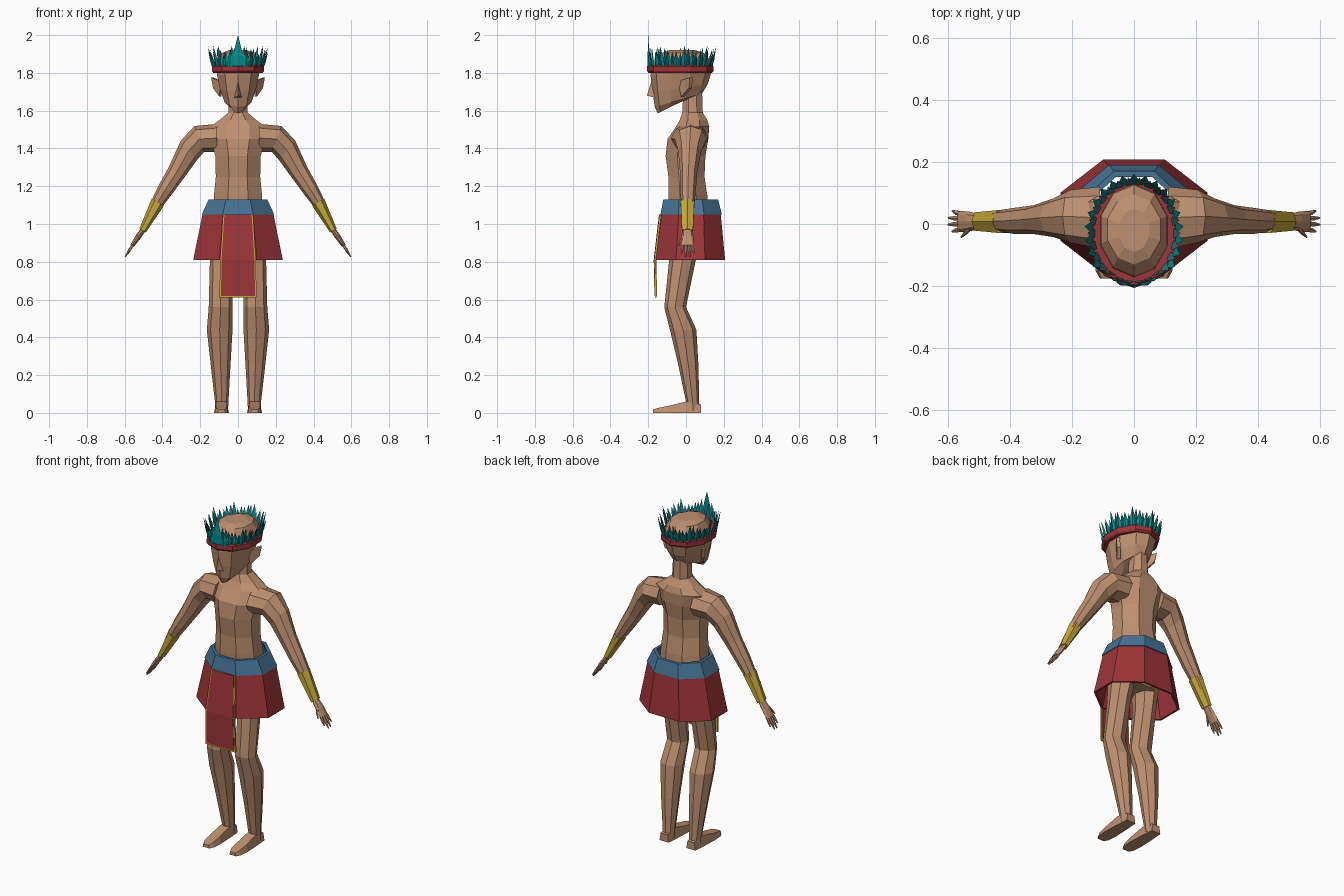
import bpy, bmesh
from math import sin, cos, pi, radians

if "Cube" in bpy.data.objects:
    bpy.data.objects.remove(bpy.data.objects["Cube"])


def material(name, r, g, b):
    m = bpy.data.materials.new(name)
    m.diffuse_color = (r, g, b, 1)
    m.use_nodes = True
    m.node_tree.nodes["Principled BSDF"].inputs["Base Color"].default_value = m.diffuse_color
    return m


SKIN = material("skin", .52, .28, .16)
RED = material("red_cloth", .34, .035, .04)
BLUE = material("blue_cloth", .06, .17, .30)
GOLD = material("gold", .58, .40, .04)
TEAL = material("teal", .0, .28, .27)
DARK = material("dark_teal", .04, .16, .22)


def finish(name, bm, mat, mirror=False):
    bmesh.ops.recalc_face_normals(bm, faces=bm.faces)
    me = bpy.data.meshes.new(name)
    bm.to_mesh(me)
    bm.free()
    ob = bpy.data.objects.new(name, me)
    bpy.context.collection.objects.link(ob)
    me.materials.append(mat)
    if mirror:
        mod = ob.modifiers.new("mirror", 'MIRROR')
        mod.use_mirror_merge = False
    return ob


def bridge(bm, rings, loop=False):
    """Skin a list of point rings; capped, or closed onto the first ring."""
    vs = [[bm.verts.new(p) for p in r] for r in rings]
    pairs = list(zip(vs, vs[1:])) + ([(vs[-1], vs[0])] if loop else [])
    for a, b in pairs:
        n = len(a)
        for i in range(n):
            bm.faces.new((a[i], a[(i + 1) % n], b[(i + 1) % n], b[i]))
    if not loop:
        bm.faces.new(vs[0])
        bm.faces.new(vs[-1])


def skin(name, rings, mat, mirror=False, loop=False):
    bm = bmesh.new()
    bridge(bm, rings, loop)
    return finish(name, bm, mat, mirror)


def ring(x, y, z, a, b, tilt=0, slope=0, n=8, phase=0, grow=1):
    """Ellipse ring: a across (tilted in xz), b along y, slope lifts z towards +y."""
    t0 = radians(tilt)
    out = []
    for i in range(n):
        t = phase + 2 * pi * i / n
        u, v = a * cos(t) * grow, b * sin(t) * grow
        out.append((x + u * cos(t0), y + v, z + u * sin(t0) + slope * sin(t)))
    return out


def span(x, z, a, y0, y1, z1=None, **k):
    """Ring given by its front and back y (and optionally a different back z)."""
    z1 = z if z1 is None else z1
    return ring(x, (y0 + y1) / 2, (z + z1) / 2, a, (y1 - y0) / 2, slope=(z1 - z) / 2, **k)


# torso and neck
torso = [(.88, .12, -.07, .09), (1.05, .135, -.09, .12), (1.15, .13, -.095, .115),
         (1.25, .12, -.095, .10), (1.36, .122, -.11, .105), (1.45, .15, -.10, .12),
         (1.515, .15, -.055, .125), (1.55, .10, -.035, .115), (1.59, .052, -.02, .09),
         (1.74, .045, -.015, .085)]
skin("torso", [span(0, z, a, f, b, phase=pi / 8, grow=1.06) for z, a, f, b in torso], SKIN)

# head
H = dict(n=10, phase=pi / 2)
head = [(1.585, .035, -.15, 0, 1.66), (1.62, .075, -.165, .085, 1.69),
        (1.70, .10, -.178, .115, 1.74), (1.79, .118, -.188, .133, 1.80),
        (1.86, .112, -.165, .125, 1.87), (1.905, .09, -.13, .095, 1.905),
        (1.92, .05, -.09, .05, 1.92)]
skin("head", [span(0, z, a, f, b, z1, **H) for z, a, f, b, z1 in head], SKIN)

# nose
bm = bmesh.new()
p = [bm.verts.new(c) for c in ((0, -.18, 1.765), (0, -.207, 1.68), (-.02, -.162, 1.668), (.02, -.162, 1.668))]
for f in ((0, 1, 2), (0, 3, 1), (1, 3, 2), (0, 2, 3)):
    bm.faces.new([p[i] for i in f])
finish("nose", bm, SKIN)

# ears
ear = [(.09, -.045, 1.755), (.142, .02, 1.775), (.132, .015, 1.72), (.10, -.025, 1.675)]
skin("ears", [ear, [(x - .012, y + .016, z) for x, y, z in ear]], SKIN, True)

# arms
arm = [(.11, .02, 1.455, .075, .10, 90), (.205, .025, 1.45, .073, .085, 70),
       (.26, .02, 1.39, .067, .062, 50), (.325, .014, 1.275, .05, .046, 38),
       (.385, .01, 1.18, .042, .042, 30), (.425, .01, 1.115, .034, .036, 28),
       (.505, .008, .965, .016, .026, 28)]
skin("arms", [ring(*r) for r in arm], SKIN, True)

# bracers
skin("bracers", [ring(.425, .008, 1.115, .037, .042, 32, n=6),
                 ring(.505, .008, .965, .02, .034, 28, n=6),
                 ring(.505, .008, .965, .014, .026, 28, n=6),
                 ring(.425, .008, 1.115, .030, .034, 32, n=6)], GOLD, True, True)

# hands: palm, four fingers, thumb
bm = bmesh.new()
bridge(bm, [ring(.50, .008, .972, .014, .024, 28), ring(.53, .008, .93, .015, .032, 28),
            ring(.56, .008, .885, .011, .034, 28)])
fingers = [((.555, y0, .892), (x1, y1, z1)) for y0, y1, x1, z1 in (
    (-.016, -.024, .585, .845), (.001, -.002, .598, .825), (.017, .02, .597, .826), (.031, .042, .585, .845))]
for base, tip in fingers + [((.525, -.01, .94), (.556, -.042, .885))]:
    mid = [(s + 1.2 * e) / 2.2 for s, e in zip(base, tip)]
    bridge(bm, [ring(*base, .008, .009, 28, n=6), ring(*mid, .007, .008, 28, n=6), ring(*tip, .003, .003, 28, n=6)])
finish("hands", bm, SKIN, True)

# legs
leg = [(.078, .97, .07, -.09, .09), (.089, .80, .06, -.09, .05), (.092, .56, .063, -.115, 0),
       (.097, .44, .068, -.085, .055), (.092, .25, .052, -.04, .066), (.086, .05, .035, .002, .07),
       (.087, .01, .034, 0, .075)]
skin("legs", [span(*r) for r in leg], SKIN, True)

# feet
foot = [(.08, .03, .045), (.0, .036, .06), (-.09, .04, .038), (-.15, .036, .026), (-.175, .022, .018)]
skin("feet", [[(.088 - w, y, 0), (.088 + w, y, 0), (.088 + w * .75, y, h), (.088 - w * .75, y, h)]
              for y, w, h in foot], SKIN, True)


# skirt and belt
def octagon(z, w, f, b):
    c, d = (f + b) / 2, (b - f) / 2
    q = [(.42, 1), (1, .42), (1, -.42), (.42, -1)]
    q += [(-u, v) for u, v in reversed(q)]
    return [(u * w, c + v * d, z) for u, v in q]


skin("skirt", [octagon(.81, .237, -.16, .207), octagon(1.06, .186, -.128, .183),
               octagon(1.06, .174, -.116, .171), octagon(.81, .225, -.148, .195)], RED, loop=True)
skin("belt", [octagon(1.05, .192, -.135, .19), octagon(1.13, .155, -.12, .17),
              octagon(1.13, .138, -.103, .152), octagon(1.05, .172, -.115, .17)], BLUE, loop=True)


# front flap with gold trim
def flap(name, mat, extra, t):
    path = [(1.05, -.136, .072), (.81, -.164, .087), (.618 - extra, -.160, .09)]
    skin(name, [[(-w - extra, y - t, z), (w + extra, y - t, z), (w + extra, y + t, z), (-w - extra, y + t, z)]
                for z, y, w in path], mat)


flap("front_flap", RED, 0, .007)
flap("flap_trim", GOLD, .008, .005)

# headband
skin("headband", [span(0, z, a, -.03 - b, -.03 + b, **H) for z, a, b in (
    (1.80, .138, .168), (1.81, .145, .176), (1.835, .145, .176), (1.842, .138, .168),
    (1.842, .11, .14), (1.80, .11, .14))], RED, loop=True)


# crown feathers
def feather(bm, t, z, h, w, lean, inset=0):
    nx, ny = cos(t), sin(t)
    bx, by = (.132 - inset) * nx, -.03 + (.163 - inset) * ny

    def at(s, k, out):
        o = lean * k + out
        return bm.verts.new((bx - ny * s * w + nx * o, by + nx * s * w + ny * o, z + h * k))
    l0, r0, l1, r1, tip = at(-.7, 0, 0), at(.7, 0, 0), at(-1, .35, 0), at(1, .35, 0), at(0, 1, 0)
    m0, m1 = at(0, 0, .006), at(0, .35, .007)
    for f in ((l0, m0, m1, l1), (m0, r0, r1, m1), (l1, m1, tip), (m1, r1, tip), (l0, l1, tip, r1, r0)):
        bm.faces.new(f)
    bm.faces.new((l0, r0, m0))


N = 26
for name, mat, shift, inset in (("outer_feathers", TEAL, 0, 0), ("inner_feathers", DARK, .5, .01)):
    bm = bmesh.new()
    for i in range(N):
        t = -pi / 2 + 2 * pi * (i + shift) / N
        h = (.085, .115, .095)[i % 3] - (.01 if inset else 0)
        feather(bm, t, 1.83, h, .015, .028 if sin(t) > -.7 else .008, inset)
    finish(name, bm, mat)

# tall front feather with two short neighbours
bm = bmesh.new()
feather(bm, -pi / 2, 1.83, .17, .028, 0, -.004)
for s in (-1, 1):
    feather(bm, -pi / 2 + s * .3, 1.83, .09, .02, .005, -.004)
finish("front_feathers", bm, TEAL)
